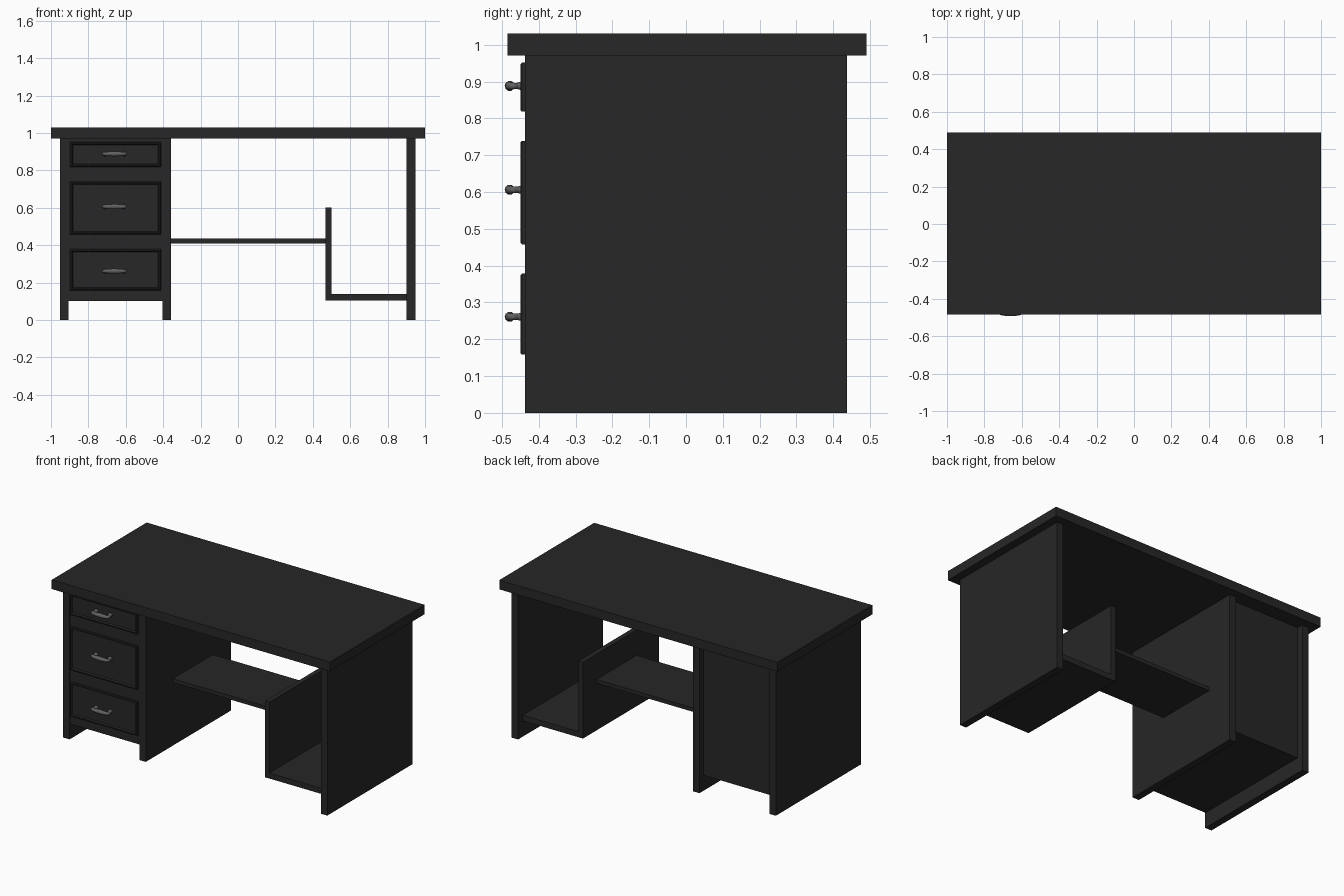
import bpy, bmesh, math

if "Cube" in bpy.data.objects:
    bpy.data.objects.remove(bpy.data.objects["Cube"])

def material(name, v):
    m = bpy.data.materials.new(name)
    m.diffuse_color = (v, v, v, 1)
    m.use_nodes = True
    m.node_tree.nodes["Principled BSDF"].inputs["Base Color"].default_value = m.diffuse_color
    return m

BLACK = material("black_wood", 0.02)
METAL = material("grey_metal", 0.12)

def finish(bm, name, mat):
    bmesh.ops.recalc_face_normals(bm, faces=bm.faces)
    me = bpy.data.meshes.new(name)
    bm.to_mesh(me)
    bm.free()
    me.materials.append(mat)
    ob = bpy.data.objects.new(name, me)
    bpy.context.collection.objects.link(ob)
    return ob

def box_bm(x, y, z):
    bm = bmesh.new()
    bmesh.ops.create_cube(bm, size=1)
    for v in bm.verts:
        for i, (a, b) in enumerate((x, y, z)):
            v.co[i] = a if v.co[i] < 0 else b
    return bm

def box(name, x, y, z):
    return finish(box_bm(x, y, z), name, BLACK)

# Desk top and the three full-depth side panels
box("desk_top", (-1, 1), (-0.485, 0.49), (0.97, 1.03))
D = (-0.437, 0.437)
box("cabinet_left_panel", (-0.952, -0.905), D, (0, 0.97))
box("cabinet_right_panel", (-0.403, -0.357), D, (0, 0.97))
box("right_panel", (0.902, 0.948), D, (0, 0.97))

# Drawer cabinet body, recessed at the back
box("cabinet_body", (-0.905, -0.403), (-0.435, 0.395), (0.10, 0.97))

# Middle shelf, divider and low shelf
box("middle_shelf", (-0.357, 0.468), (-0.16, 0.25), (0.41, 0.435))
box("divider", (0.468, 0.50), (-0.392, 0.39), (0.104, 0.60))
box("low_shelf", (0.50, 0.902), (-0.392, 0.39), (0.104, 0.14))

# Drawer fronts with a raised frame and sunken panel
def drawer_front(name, z0, z1):
    bm = box_bm((-0.897, -0.412), (-0.449, -0.434), (z0, z1))
    front = min(bm.faces, key=lambda f: f.calc_center_median().y)
    bmesh.ops.bevel(bm, geom=list(front.edges), offset=0.004,
                    segments=1, affect='EDGES')
    front = min(bm.faces, key=lambda f: f.calc_center_median().y)
    bmesh.ops.inset_region(bm, faces=[front], thickness=0.008)
    bmesh.ops.inset_region(bm, faces=[front], thickness=0.007, depth=-0.009)
    finish(bm, name, BLACK)

# Bow handles: flared feet, slim necks, swelling grip
def handle(name, z):
    pts = [(-0.05, -0.438, 1.4), (-0.05, -0.448, 1.2), (-0.052, -0.458, 0.85),
           (-0.06, -0.468, 0.9), (-0.052, -0.477, 1.05), (-0.03, -0.479, 1.2),
           (0, -0.4785, 1.45)]
    pts += [(-x, y, r) for x, y, r in reversed(pts[:-1])]
    cu = bpy.data.curves.new(name, 'CURVE')
    cu.dimensions = '3D'
    cu.bevel_depth = 0.01
    cu.bevel_resolution = 3
    cu.resolution_u = 4
    cu.use_fill_caps = True
    sp = cu.splines.new('NURBS')
    sp.points.add(len(pts) - 1)
    for p, (x, y, r) in zip(sp.points, pts):
        p.co = (x - 0.66, y, z, 1)
        p.radius = r
    sp.use_endpoint_u = True
    sp.order_u = 3
    cu.materials.append(METAL)
    ob = bpy.data.objects.new(name, cu)
    bpy.context.collection.objects.link(ob)

for label, z0, z1, hz in (("top", 0.818, 0.951, 0.888),
                          ("middle", 0.457, 0.739, 0.606),
                          ("bottom", 0.158, 0.378, 0.261)):
    drawer_front(label + "_drawer_front", z0, z1)
    handle(label + "_drawer_handle", hz)
